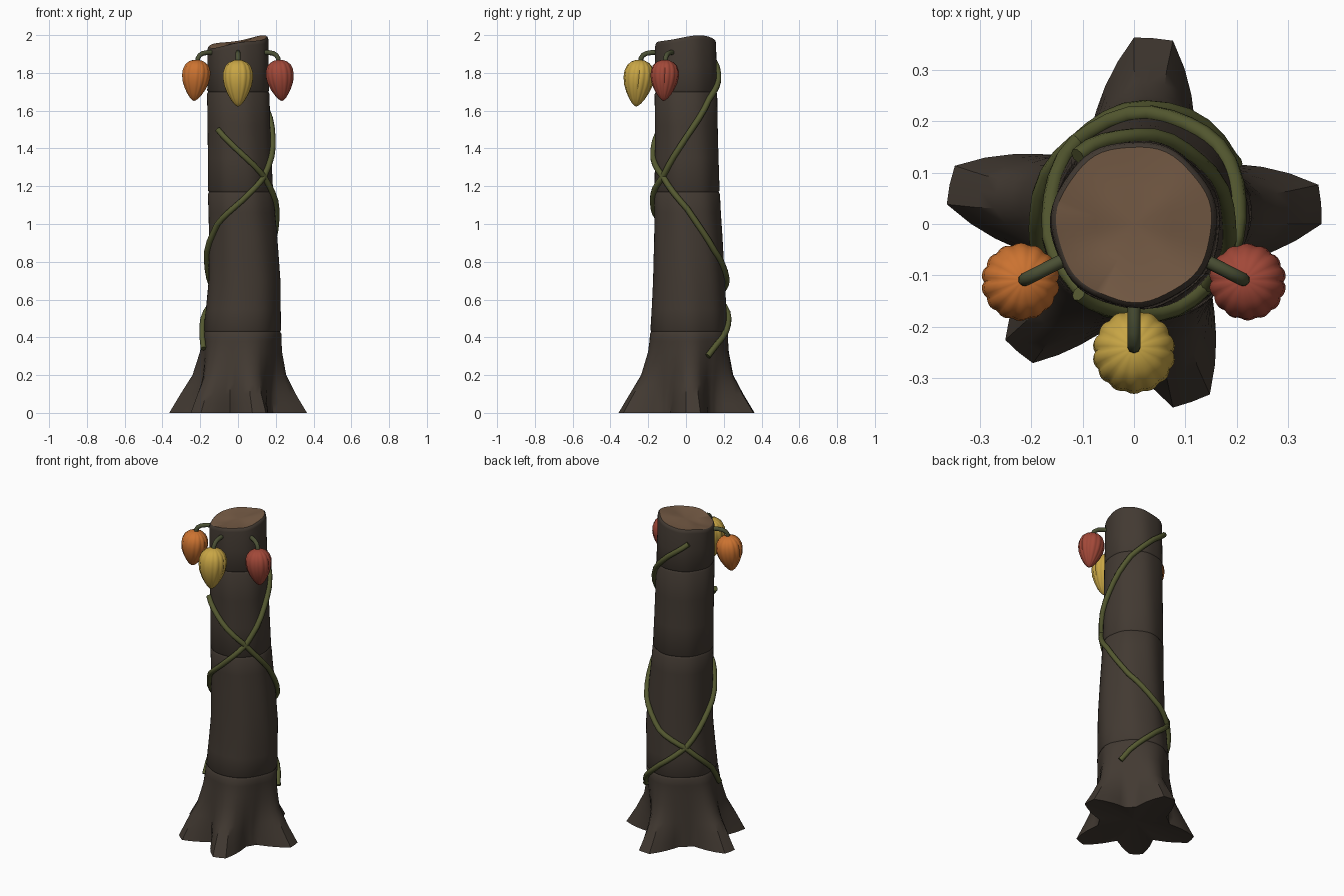
import bpy, bmesh
from math import sin, cos, pi, radians
from mathutils import Vector, Matrix

old = bpy.data.objects.get("Cube")
if old:
    bpy.data.objects.remove(old, do_unlink=True)


def material(name, rgb):
    m = bpy.data.materials.new(name)
    m.use_nodes = True
    m.diffuse_color = (*rgb, 1)
    bsdf = m.node_tree.nodes["Principled BSDF"]
    bsdf.inputs["Base Color"].default_value = (*rgb, 1)
    bsdf.inputs["Roughness"].default_value = 0.8
    return m


bark = material("dark bark", (0.055, 0.042, 0.032))
wood = material("cut wood", (0.18, 0.105, 0.06))
vine_green = material("vine green", (0.09, 0.1, 0.03))
stem_green = material("stem green", (0.07, 0.08, 0.035))
yellow = material("yellow pod", (0.58, 0.38, 0.06))
orange = material("orange pod", (0.6, 0.17, 0.03))
red = material("red pod", (0.36, 0.065, 0.04))


def finish(name, bm, mats, angle=40):
    bmesh.ops.recalc_face_normals(bm, faces=bm.faces)
    mesh = bpy.data.meshes.new(name)
    bm.to_mesh(mesh)
    bm.free()
    for m in mats:
        mesh.materials.append(m)
    ob = bpy.data.objects.new(name, mesh)
    bpy.context.collection.objects.link(ob)
    bpy.ops.object.select_all(action='DESELECT')
    ob.select_set(True)
    bpy.context.view_layer.objects.active = ob
    bpy.ops.object.shade_smooth_by_angle(angle=radians(angle))
    return ob


def bridge(bm, a, b):
    n = len(a)
    return [bm.faces.new((a[i], a[(i + 1) % n], b[(i + 1) % n], b[i])) for i in range(n)]


def fan(bm, ring, co):
    tip = bm.verts.new(co)
    n = len(ring)
    return [bm.faces.new((ring[i], ring[(i + 1) % n], tip)) for i in range(n)]


# Trunk profile: height, radius, centre x, centre y, root flare
PROFILE = [(0, .2, 0, 0, .165), (.1, .2, 0, 0, .105), (.2, .2, .006, .004, .048),
           (.32, .2, .014, .01, .018), (.43, .2, .02, .015, .005), (.7, .19, .033, .015, 0),
           (.95, .18, .026, .01, 0), (1.17, .171, .014, .004, 0),
           (1.7, .163, .003, 0, 0), (2, .161, 0, 0, 0)]
ROOTS = (6, 84, 168, 228, 288)


def trunk_point(deg, z, grow=0.0):
    for lo, hi in zip(PROFILE, PROFILE[1:]):
        if z <= hi[0]:
            break
    t = (z - lo[0]) / (hi[0] - lo[0])
    _, r, cx, cy, flare = [a + (b - a) * t for a, b in zip(lo, hi)]
    for root in ROOTS:
        d = abs((deg - root + 180) % 360 - 180)
        reach = 0.82 if root == 228 else 1
        r += flare * reach * max(0, min(1, 1 - (d - 6) / 25)) ** 1.25
    r += 0.002 * sin(radians(deg) * 7 + z * 3) + grow
    return Vector((cx + r * cos(radians(deg)), cy + r * sin(radians(deg)), z))


def rim_height(deg):
    a = radians(deg)
    return 1.965 + 0.028 * cos(a - 0.4) + 0.006 * sin(3 * a)


# Trunk with flared roots, shallow bark seams and a slanted cut
bm = bmesh.new()
DEGS = range(0, 360, 6)
levels = [(0, 0), (.05, 0), (.1, 0), (.15, 0), (.2, 0), (.26, 0), (.32, 0), (.38, 0),
          (.55, 0), (.7, 0), (.82, 0), (.95, 0), (1.06, 0), (1.35, 0), (1.52, 0), (1.83, 0)]
for seam in (.43, 1.17, 1.7):
    levels += [(seam - .012, .002), (seam, -.004), (seam + .008, .001)]
rings = [[bm.verts.new(trunk_point(d, z, g)) for d in DEGS] for z, g in sorted(levels)]
for drop, grow in ((.02, 0), (.006, -.003), (0, -.01)):
    rings.append([bm.verts.new(trunk_point(d, rim_height(d) - drop, grow)) for d in DEGS])
for a, b in zip(rings, rings[1:]):
    bridge(bm, a, b)
fan(bm, rings[0], (0, 0, .03))
inner = [bm.verts.new((v.co.x * .5, v.co.y * .5, 1.957 + (v.co.z - 1.965) * .6)) for v in rings[-1]]
for f in bridge(bm, rings[-1], inner) + fan(bm, inner, (0, 0, 1.96)):
    f.material_index = 1
finish("trunk", bm, [bark, wood])


# Tubes along a path
def tube(name, points, radius, mat):
    curve = bpy.data.curves.new(name, 'CURVE')
    curve.dimensions = '3D'
    curve.bevel_depth = radius
    curve.bevel_resolution = 2
    curve.use_fill_caps = True
    spline = curve.splines.new('POLY')
    spline.points.add(len(points) - 1)
    for p, co in zip(spline.points, points):
        p.co = (*co, 1)
    spline.use_smooth = True
    curve.materials.append(mat)
    ob = bpy.data.objects.new(name, curve)
    bpy.context.collection.objects.link(ob)


def vine(name, keys):
    pts = []
    for (d0, z0), (d1, z1) in zip(keys, keys[1:]):
        for k in range(4):
            t = k / 4
            pts.append(trunk_point(d0 + (d1 - d0) * t, z0 + (z1 - z0) * t, .01))
    pts.append(trunk_point(*keys[-1], .01))
    tube(name, pts, .016, vine_green)


# Two vines winding in opposite directions
vine("vine_rising_left", [(230, 1.5), (270, 1.38), (315, 1.25), (360, 1.08), (405, .86),
                          (450, .71), (495, .61), (540, .46), (562, .34)])
vine("vine_rising_right", [(130, 1.88), (90, 1.79), (45, 1.66), (0, 1.46), (-45, 1.25),
                           (-90, 1.12), (-135, 1), (-180, .81), (-225, .62), (-270, .5),
                           (-315, .36), (-330, .3)])

# Egg-shaped ribbed pods: radius fraction by height from bottom to top
POD = [(.02, .12), (.07, .3), (.17, .52), (.3, .74), (.45, .92), (.6, 1),
       (.74, .98), (.86, .84), (.94, .6), (.985, .3)]


def pod(name, deg, dist, width, bottom, mat):
    height = 1.87 - bottom
    a = radians(deg)
    out = Vector((cos(a), sin(a), 0))
    bm = bmesh.new()
    rings = []
    for h, f in POD:
        ring = []
        for i in range(72):
            t = 2 * pi * i / 72
            r = width * f * (.93 + .07 * abs(sin(t * 7)) ** .7)
            ring.append(bm.verts.new((r * cos(t), r * sin(t), (h - 1) * height)))
        rings.append(ring)
    for lo, hi in zip(rings, rings[1:]):
        bridge(bm, lo, hi)
    fan(bm, rings[0], (0, 0, -height))
    fan(bm, rings[-1], (0, 0, 0))
    tilt = Matrix.Rotation(-.1, 4, Vector((-out.y, out.x, 0)))
    top = out * (dist - .01) + Vector((0, 0, 1.87))
    bmesh.ops.transform(bm, matrix=Matrix.Translation(top) @ tilt, verts=bm.verts)
    finish(name, bm, [mat], 50)
    # Curved stem from the bark to the pod
    path = [(.14, 1.908), (.18, 1.908), (dist - .04, 1.903), (dist - .022, 1.893),
            (dist - .012, 1.878), (dist - .01, 1.855)]
    tube(name + "_stem", [out * r + Vector((0, 0, z)) for r, z in path], .013, stem_green)


pod("yellow_pod", 270, .25, .081, 1.62, yellow)
pod("orange_pod", 207, .25, .076, 1.65, orange)
pod("red_pod", 333, .25, .075, 1.65, red)
